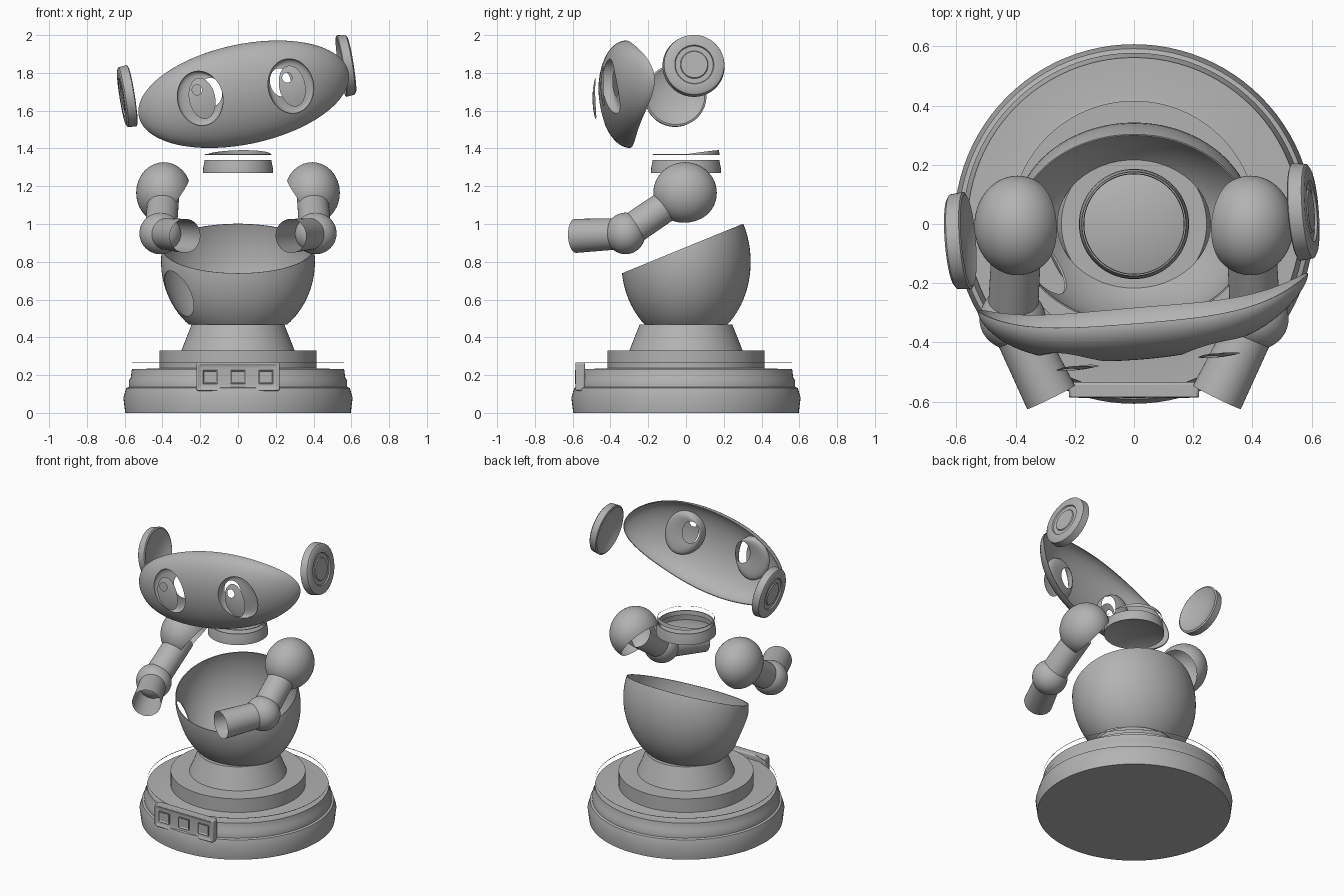
import bpy, bmesh
from math import sin, cos, pi, sqrt, radians
from mathutils import Matrix, Vector

cube = bpy.data.objects.get("Cube")
if cube:
    bpy.data.objects.remove(cube, do_unlink=True)

GREY = (0.45, 0.45, 0.45, 1)
mat = bpy.data.materials.new("plain grey")
mat.use_nodes = True
mat.diffuse_color = GREY
mat.node_tree.nodes["Principled BSDF"].inputs["Base Color"].default_value = GREY


def smooth(mesh, angle=35):
    for p in mesh.polygons:
        p.use_smooth = True
    mesh.set_sharp_from_angle(angle=radians(angle))


def make(name, bm):
    bmesh.ops.remove_doubles(bm, verts=bm.verts, dist=1e-5)
    bmesh.ops.recalc_face_normals(bm, faces=bm.faces)
    mesh = bpy.data.meshes.new(name)
    bm.to_mesh(mesh)
    bm.free()
    mesh.materials.append(mat)
    smooth(mesh)
    obj = bpy.data.objects.new(name, mesh)
    bpy.context.collection.objects.link(obj)
    return obj


def skin(rings):
    """Join closed rings of points with faces."""
    bm = bmesh.new()
    rows = [[bm.verts.new(p) for p in ring] for ring in rings]
    n = len(rows[0])
    for a, b in zip(rows, rows[1:]):
        for i in range(n):
            j = (i + 1) % n
            bm.faces.new((a[i], a[j], b[j], b[i]))
    return bm


def lathe(profile, matrix=Matrix(), n=72):
    ang = [2 * pi * i / n for i in range(n)]
    return skin([[matrix @ Vector((r * cos(t), r * sin(t), z)) for t in ang]
                 for r, z in profile])


def arc(z0=-1.0, z1=1.0, steps=32):
    """Unit sphere profile between two heights."""
    return [(sqrt(max(0, 1 - z * z)), z) for z in
            (-cos(pi * i / steps) * (z1 - z0) / 2 + (z0 + z1) / 2 for i in range(steps + 1))]


def place(pos, scale=(1, 1, 1), axis=(0, 0, 1)):
    rot = Vector(axis).to_track_quat('Z', 'Y').to_matrix().to_4x4()
    return Matrix.Translation(pos) @ rot @ Matrix.Diagonal((*scale, 1))


def shell_with_holes(obj, cutters):
    """Give a sheet a thin wall, cut it and bake the result."""
    mod = obj.modifiers.new("wall", 'SOLIDIFY')
    mod.thickness, mod.offset = 0.005, 0
    for c in cutters:
        c.hide_render = True
        mod = obj.modifiers.new("hole", 'BOOLEAN')
        mod.operation, mod.solver, mod.object = 'DIFFERENCE', 'EXACT', c
    bpy.context.view_layer.update()
    dg = bpy.context.evaluated_depsgraph_get()
    mesh = bpy.data.meshes.new_from_object(obj.evaluated_get(dg))
    obj.modifiers.clear()
    obj.data = mesh
    smooth(mesh)
    for c in cutters:
        bpy.data.objects.remove(c, do_unlink=True)


ROD = [(0, -1), (1, -1), (1, 1), (0, 1)]

# Stepped base and pedestal
make("base", lathe([(0, 0), (.597, 0), (.607, .08), (.592, .132), (.578, .137), (.578, .17),
                    (.567, .19), (.562, .232), (.425, .235), (.416, .237), (.416, .33),
                    (.3, .33), (.245, .468), (0, .468)], n=96))
make("base_trim_ring", lathe([(.56, .263), (.56, .267)], n=96))

# Front control panel


def box(name, pos, size, inset, depth, bevel):
    bm = bmesh.new()
    bmesh.ops.create_cube(bm, size=1, matrix=place(pos, size))
    front = min(bm.faces, key=lambda f: f.calc_center_median().y)
    bmesh.ops.inset_region(bm, faces=[front], thickness=inset)
    bmesh.ops.translate(bm, verts=front.verts, vec=(0, depth, 0))
    mod = make(name, bm).modifiers.new("round", 'BEVEL')
    mod.width, mod.segments, mod.limit_method = bevel, 3, 'ANGLE'


box("panel", (0, -.562, .192), (.44, .056, .15), .028, .012, .01)
for i in (-1, 0, 1):
    box("panel_button", (i * .148, -.58, .19), (.078, .016, .072), .01, .008, .002)

# Open body bowl with a slanted rim and a round side opening
bm = lathe(arc(-.767, .9), place((0, 0, .8), (.405, .34, .43)), n=96)
bmesh.ops.bisect_plane(bm, geom=bm.verts[:] + bm.edges[:] + bm.faces[:], clear_outer=True,
                       plane_co=(0, -.335, .74), plane_no=(0, -.41, 1))
bowl = make("body_bowl", bm)
hole = make("side_cutter", lathe(ROD, place((-.318, -.135, .632), (.12, .12, .12), (-.93, -.37, 0))))
shell_with_holes(bowl, [hole])

# Neck collar with a dished floor, and the remnant rim above it
make("neck_collar", lathe([(0, 1.3), (.1, 1.295), (.172, 1.275), (.186, 1.27), (.184, 1.3),
                           (.176, 1.34), (.17, 1.34), (.168, 1.31)]))
angles = [2 * pi * i / 72 for i in range(72)]
make("neck_rim", skin([[(.178 * cos(t), .178 * sin(t), 1.366) for t in angles],
                       [(.174 * cos(t), .174 * sin(t),
                         1.37 + .026 * max(0, cos(t - 1.4) - .2)) for t in angles]]))

# Arms, one per side
for s, side in ((1, "left"), (-1, "right")):
    flip = Matrix.Diagonal((s, 1, 1, 1))
    shoulder, elbow, wrist = Vector((.393, -.005, 1.165)), Vector((.41, -.32, .95)), Vector((.28, -.585, .937))
    bm = lathe(arc(), place(shoulder, (.146, .168, .162)))
    bmesh.ops.bisect_plane(bm, geom=bm.verts[:] + bm.edges[:] + bm.faces[:], clear_outer=True,
                           plane_co=(.3, 0, 1.18), plane_no=(-.8, .1, -.58))
    bm.transform(flip)
    make(side + "_shoulder", bm)
    bm = lathe(arc(), place(elbow, (.112, .105, .11)))
    bm.transform(flip)
    make(side + "_elbow", bm)
    for part, a, b, r in (("_upper_arm", shoulder, elbow, .085), ("_forearm", elbow, wrist, .09)):
        length = (b - a).length
        bm = lathe([(.083, .05), (r, length)], place(a, axis=b - a), n=48)
        bm.transform(flip)
        make(side + part, bm)

# Face mask: a domed, bent oval leaning to one side
CX, CZ, A, B, ROLL = .03, 1.687, .565, .262, radians(12)


def surf(x, z):
    u = (x - CX) * cos(ROLL) + (z - CZ) * sin(ROLL)
    v = (z - CZ) * cos(ROLL) - (x - CX) * sin(ROLL)
    dome = sqrt(max(0, 1 - (u / A) ** 2 - (v / B) ** 2))
    return -.31 + .1 * x + .8 * x ** 4 - .1 * (z - CZ) - .145 * dome


def oval(cx, cz, rx, rz, n=96, roll=ROLL):
    for i in range(n):
        t = 2 * pi * i / n
        u, v = rx * cos(t), rz * sin(t)
        yield cx + u * cos(roll) - v * sin(roll), cz + v * cos(roll) + u * sin(roll)


steps = 28
mask = make("face_mask", skin([[(x, surf(x, z), z) for x, z in
                               oval(CX, CZ, A * sin(k * pi / 2 / steps), B * sin(k * pi / 2 / steps))]
                              for k in range(steps + 1)]))

# Eye sockets with see-through holes, and floating pupils pierced by a highlight
eyes = (("right", -.2, 1.665, -.14, 1.70, -.19, -.485),
        ("left", .28, 1.73, .225, 1.75, .287, -.442))
cutters = []
for side, x, z, hx, hz, px, py in eyes:
    tilt = Matrix.Translation((x, -.4, z)) @ Matrix.Rotation(-ROLL, 4, 'Y') @ \
        Matrix.Diagonal((.12, 1, .145, 1)) @ Matrix.Rotation(pi / 2, 4, 'X')
    cutters.append(make("eye_cutter", lathe([(0, -.2), (1, -.2), (1, .2), (0, .2)], tilt)))
    rings = []
    for k in range(9):
        t = k / 8
        w = 1 - cos(t * pi / 2)
        rings.append([(a, surf(a, b) + .05 * sin(t * pi / 2), b) for a, b in
                      oval(x + (hx - x) * w, z + (hz - z) * w, .121 - .066 * w, .146 - .071 * w)])
    make(side + "_eye_socket", skin(rings))
    rings = []
    for k in range(7):
        t = k / 6
        ring = oval(px - .027 * t, z + .045 * t, .069 + (.026 - .069) * t, .11 + (.027 - .11) * t)
        rings.append([(a, py + .1 * (a - px) + 1.2 * ((a - px) ** 2 + (b - z) ** 2) - .008, b)
                      for a, b in ring])
    make(side + "_pupil", skin(rings))
shell_with_holes(mask, cutters)

# Ear discs with a ringed outer face and hollow inner face
ear = [(0, .026), (.07, .026), (.074, .02), (.1, .02), (.104, .028), (.148, .028), (.16, .02),
       (.165, -.025), (.155, -.03), (.12, -.01), (.06, .004), (0, .008)]
for side, pos, s in (("left", (.573, .042, 1.84), 1), ("right", (-.588, -.058, 1.675), -1)):
    make(side + "_ear", lathe(ear, place(pos, axis=(s, .08 * s, .16 * s))))
